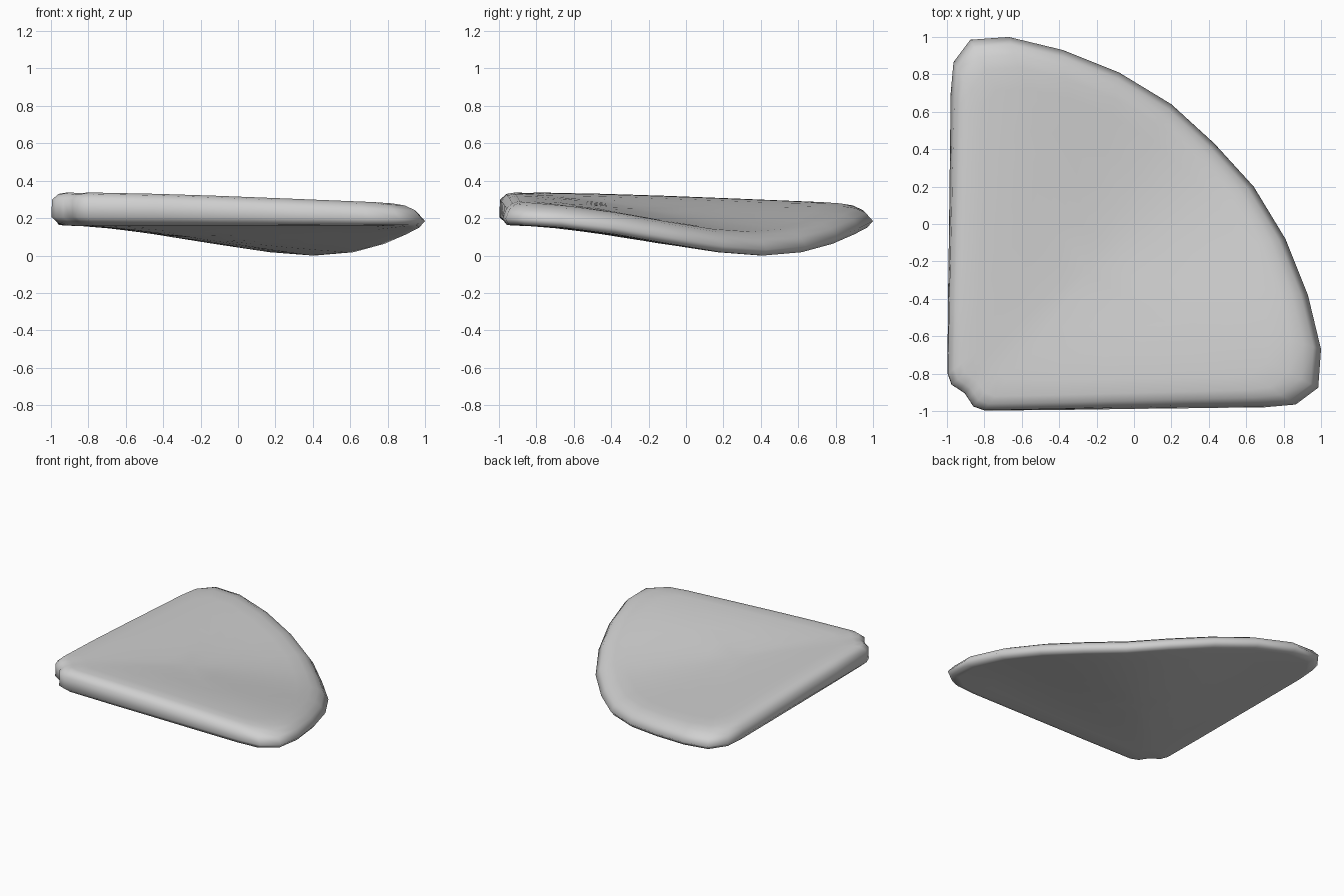
import bpy, bmesh, math
from mathutils import Vector

if "Cube" in bpy.data.objects:
    bpy.data.objects.remove(bpy.data.objects["Cube"])

# Half of the wedge outline, from the notched corner to the middle of the arc
half = [(-0.905, -0.905), (-0.885, -0.935), (-0.86, -0.975), (-0.80, -0.997), (-0.45, -0.995),
        (-0.10, -0.99), (0.30, -0.985), (0.70, -0.98), (0.865, -0.965), (0.985, -0.875),
        (1.0, -0.67), (0.93, -0.38), (0.81, -0.08), (0.64, 0.20), (0.43, 0.43)]
outline = [Vector(p) for p in half] + [Vector((y, x)) for x, y in half[-2:0:-1]]
centre = Vector((-0.25, -0.25))
corner = Vector((-0.95, -0.95))


def reach(p):
    """Distance from the corner, 0 at the corner and 1 on the arc."""
    return min(1.0, (p - corner).length / 1.95)


def height(p, frac):
    """Sagging sheet: frac 0 is the underside, 1 the top."""
    d = p - corner
    u = min(1.0, abs(math.atan2(d.y, d.x) - math.pi / 4) / (math.pi / 4))
    rise = ((1 - math.cos(math.pi * u)) / 2) ** 0.93
    s = reach(p)
    s = 0.5 * s * s * (3 - 2 * s) + 0.5 * s * s
    low = 0.165 + (0.165 * rise - 0.165) * s
    high = 0.342 + (0.118 + 0.165 * rise - 0.342) * s
    return low + (high - low) * frac


# Rings as (inset, height fraction) near the corner, then the same on the arc
rings = [(0.80, 1, 0.80, 1), (0.60, 1, 0.60, 1), (0.40, 1, 0.40, 1), (0.22, 1, 0.22, 1),
         (0.10, 1, 0.13, 0.99), (0.045, 0.96, 0.075, 0.90), (0.0, 0.78, 0.033, 0.70),
         (0.0, 0.25, 0.0, 0.30), (0.05, 0.08, 0.025, 0.02), (0.10, 0, 0.06, 0),
         (0.22, 0, 0.22, 0), (0.40, 0, 0.40, 0), (0.60, 0, 0.60, 0), (0.80, 0, 0.80, 0)]

bm = bmesh.new()
loops = []
for k0, f0, k1, f1 in rings:
    loop = []
    for q in outline:
        s = reach(q)
        p = centre + (q - centre) * (1 - (k0 + (k1 - k0) * s))
        loop.append(bm.verts.new((p.x, p.y, height(p, f0 + (f1 - f0) * s))))
    loops.append(loop)

n = len(outline)
for a, b in zip(loops, loops[1:]):
    for i in range(n):
        j = (i + 1) % n
        bm.faces.new((a[i], b[i], b[j], a[j]))

# Close the middle of the top and underside
for loop, frac in ((loops[0], 1), (loops[-1], 0)):
    c = bm.verts.new((centre.x, centre.y, height(centre, frac)))
    for i in range(n):
        bm.faces.new((c, loop[i], loop[(i + 1) % n]))
bmesh.ops.recalc_face_normals(bm, faces=bm.faces)

# Rest on the ground
lowest = min(v.co.z for v in bm.verts)
for v in bm.verts:
    v.co.z -= lowest

mesh = bpy.data.meshes.new("wedge_sheet")
bm.to_mesh(mesh)
bm.free()
mesh.shade_smooth()
grey = bpy.data.materials.new("light grey")
grey.diffuse_color = (0.63, 0.63, 0.63, 1)
grey.use_nodes = True
grey.node_tree.nodes["Principled BSDF"].inputs["Base Color"].default_value = grey.diffuse_color
mesh.materials.append(grey)
wedge = bpy.data.objects.new("wedge_sheet", mesh)
bpy.context.collection.objects.link(wedge)
